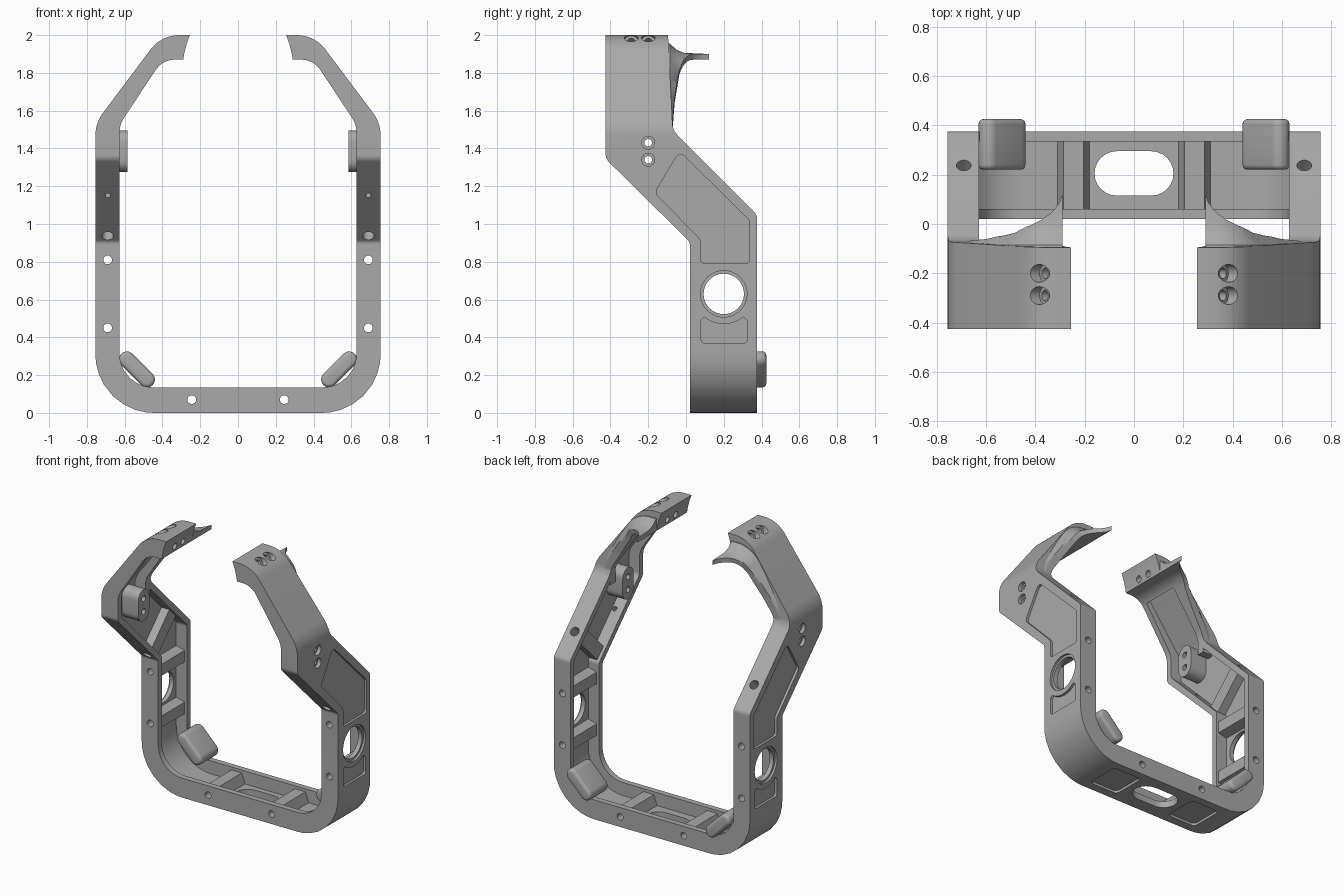
import bpy, bmesh
from math import tan, sin, cos, radians, ceil
from mathutils import Vector

cube = bpy.data.objects.get("Cube")
if cube:
    bpy.data.objects.remove(cube, do_unlink=True)

metal = bpy.data.materials.new("satin grey metal")
metal.use_nodes = True
GREY = (0.4, 0.4, 0.4, 1)
metal.diffuse_color = GREY
metal.node_tree.nodes["Principled BSDF"].inputs["Base Color"].default_value = GREY


def to_object(bm, name):
    bmesh.ops.recalc_face_normals(bm, faces=bm.faces)
    mesh = bpy.data.meshes.new(name)
    bm.to_mesh(mesh)
    bm.free()
    ob = bpy.data.objects.new(name, mesh)
    bpy.context.scene.collection.objects.link(ob)
    return ob


def rounded(corners, steps=8):
    """Outline from (a, b) or (a, b, radius) corners."""
    out = []
    for i, c in enumerate(corners):
        p = Vector(c[:2])
        if len(c) == 2:
            out.append(p)
            continue
        u = (Vector(corners[i - 1][:2]) - p).normalized()
        v = (Vector(corners[(i + 1) % len(corners)][:2]) - p).normalized()
        half, r = u.angle(v) / 2, c[2]
        mid = p + (u + v).normalized() * r / sin(half)
        s, e = p + u * r / tan(half) - mid, p + v * r / tan(half) - mid
        out += [mid + s.lerp(e, k / steps).normalized() * r for k in range(steps + 1)]
    return out


def symmetric(half):
    return half + [Vector((-p.x, p.y)) for p in reversed(half) if p.x > 0]


def obround(cx, cy, half, r, tilt=0):
    """Slot outline, long axis tilted from the first axis."""
    out = []
    for end in (0, 180):
        for k in range(13):
            a = radians(tilt + end - 90 + 15 * k)
            t = radians(tilt + end)
            out.append(Vector((cx + half * cos(t) + r * cos(a),
                               cy + half * sin(t) + r * sin(a))))
    return out


def prism(name, outline, axis, start, end):
    place = {"x": lambda p, t: (t, p[0], p[1]),
             "y": lambda p, t: (p[0], t, p[1]),
             "z": lambda p, t: (p[0], p[1], t)}[axis]
    bm = bmesh.new()
    lo = [bm.verts.new(place(p, start)) for p in outline]
    hi = [bm.verts.new(place(p, end)) for p in outline]
    bm.faces.new(lo)
    bm.faces.new(hi)
    for i in range(len(lo)):
        bm.faces.new((lo[i - 1], lo[i], hi[i], hi[i - 1]))
    return to_object(bm, name)


def rod(center, direction, r, length):
    bm = bmesh.new()
    turn = Vector((0, 0, 1)).rotation_difference(Vector(direction)).to_matrix().to_4x4()
    turn.translation = center
    bmesh.ops.create_cone(bm, cap_ends=True, segments=32, radius1=r, radius2=r,
                          depth=length, matrix=turn)
    return to_object(bm, "drill")


def apply(ob, mod):
    bpy.context.view_layer.objects.active = ob
    bpy.ops.object.modifier_apply(modifier=mod.name)


def combine(ob, other, operation="DIFFERENCE"):
    mod = ob.modifiers.new("combine", "BOOLEAN")
    mod.operation, mod.solver, mod.object = operation, "EXACT", other
    apply(ob, mod)
    bpy.data.objects.remove(other, do_unlink=True)


# Open ring seen from the front, bent to the stepped side profile
inner = [(0.29, 1.87), (0.40, 1.87, 0.12), (0.628, 1.525, 0.15), (0.628, 0.135, 0.18), (0, 0.135)]
outer = [(0, 0), (0.755, 0, 0.31), (0.755, 1.535, 0.2), (0.406, 2, 0.19),
         (0.255, 2), (0.273, 1.95), (0.285, 1.9)]
frame = prism("cage_frame", symmetric(rounded(outer + inner)), "y", -0.6, 0.6)
side = rounded([(0.02, -0.1), (0.375, -0.1), (0.375, 1.05, 0.04), (-0.07, 1.495, 0.1),
                (-0.1, 2.1), (-0.425, 2.1), (-0.425, 1.345, 0.05), (0.02, 0.905, 0.03)])
combine(frame, prism("side_profile", side, "x", -1, 1), "INTERSECT")

# Channel hollowed from the inside, with ribs left standing
pocket = prism("channel", symmetric(rounded(
    [(0, 0.045), (0.71, 0.045, 0.265), (0.71, 1.515, 0.15), (0.455, 1.855),
     (0.40, 1.80), (0, 1.6)])), "y", -0.7, 0.7)
inset = rounded([(0.06, -0.2), (0.335, -0.2), (0.335, 1.033, 0.03), (-0.115, 1.483, 0.08),
                 (-0.135, 2.2), (-0.385, 2.2), (-0.385, 1.362, 0.04), (0.06, 0.917, 0.03)])
combine(pocket, prism("inset_profile", inset, "x", -1.1, 1.1), "INTERSECT")
for s in (1, -1):
    rib = [(0.165, 0), (0.325, 0), (0.285, 0.115), (0.205, 0.115)]
    combine(pocket, prism("rib", [(s * a, b) for a, b in rib], "y", -1, 1))
    for z in (0.45, 0.81):
        rib = [(0.8, z - 0.08), (0.8, z + 0.08), (0.645, z + 0.04), (0.645, z - 0.04)]
        combine(pocket, prism("rib", [(s * a, b) for a, b in rib], "y", -1, 1))
    strip = [(0.11 + a * 0.3 + b * 0.035, 1.06 + a * 0.3 - b * 0.035)
             for a, b in ((-1, -1), (1, -1), (1, 1), (-1, 1))]
    combine(pocket, prism("rib", strip, "x", s * 0.65, s * 0.8))
combine(frame, pocket)

# Centre slot in the base
combine(frame, prism("slot", obround(0, 0.205, 0.07, 0.09), "z", -0.1, 0.2))

ring = [(0.2 + 0.16 * cos(radians(a)), 0.63 + 0.16 * sin(radians(a)))
        for a in range(310, 229, -10)]
panel = rounded([(-0.035, 1.385, 0.03), (0.335, 1.02, 0.03), (0.335, 0.79, 0.02),
                 (0.08, 0.79, 0.02), (0.08, 0.915, 0.05), (-0.165, 1.165, 0.03)])
lower_panel = rounded([(0.08, 0.37, 0.02), (0.325, 0.37, 0.02), (0.325, 0.49, 0.015)]
                      + ring + [(0.08, 0.49, 0.015)])
base_panel = rounded([(0.21, 0.08, 0.03), (0.43, 0.08, 0.03), (0.43, 0.32, 0.03), (0.21, 0.32, 0.03)])

for s in (1, -1):
    # Screw boss inside the upper arm
    combine(frame, prism("boss", obround(-0.2, 1.385, 0.05, 0.06, 90), "x",
                         s * 0.585, s * 0.735), "UNION")
    # Shallow outside recesses
    for shape in (panel, lower_panel):
        combine(frame, prism("recess", shape, "x", s * 0.738, s * 0.8))
    combine(frame, prism("recess", [(s * a, b) for a, b in base_panel], "z", -0.05, 0.017))
    # Large side opening with a stepped rim
    combine(frame, rod((s * 0.69, 0.2, 0.63), (1, 0, 0), 0.107, 0.4))
    combine(frame, rod((s * 0.79, 0.2, 0.63), (1, 0, 0), 0.123, 0.1))
    # Front-to-back screw holes
    for x, z in ((0.245, 0.07), (0.69, 0.45), (0.69, 0.81)):
        combine(frame, rod((s * x, 0.2, z), (0, 1, 0), 0.023, 0.8))
    # Holes square to the sloped section
    combine(frame, rod((s * 0.69, 0.11, 1.06), (0, 1, 1), 0.03, 0.8))
    combine(frame, rod((s * 0.69, -0.23, 1.15), (0, 1, 1), 0.015, 0.12))
    # Counterbored pairs through the boss
    for z in (1.43, 1.34):
        combine(frame, rod((s * 0.67, -0.2, z), (1, 0, 0), 0.02, 0.4))
        combine(frame, rod((s * 0.78, -0.2, z), (1, 0, 0), 0.034, 0.1))
    # Slanted counterbored pairs near the tip
    for y in (-0.2, -0.29):
        combine(frame, rod((s * 0.385, y, 1.985), (s * 0.8, 0, 0.6), 0.021, 0.4))
        combine(frame, rod((s * 0.425, y, 2.015), (s * 0.8, 0, 0.6), 0.036, 0.16))

# Tapering fin swept along the inside of each arm
reach = [(0.28, 0.155), (0.30, 0.09), (0.33, 0.05), (0.37, 0.015),
         (0.45, -0.035), (0.55, -0.06), (0.65, -0.072)]


def fin_reach(x):
    for (a, ya), (b, yb) in zip(reach, reach[1:]):
        if x <= b:
            return ya + (yb - ya) * (x - a) / (b - a)
    return reach[-1][1]


corners = rounded(inner[:3] + [(0.628, 1.4)])
path = []
for a, b in zip(corners, corners[1:]):
    n = ceil((b - a).length / 0.012)
    path += [a.lerp(b, k / n) for k in range(n)]
bm = bmesh.new()
rows = []
for i, p in enumerate(path):
    t = (path[min(i + 1, len(path) - 1)] - path[max(i - 1, 0)]).normalized()
    y = fin_reach(p.x)
    section = [(0, -0.12), (0, y), (0.03, y), (0.036, min(y, -0.01)),
               (0.052, min(y, -0.05)), (0.085, min(y, -0.085)), (0.085, -0.12)]
    rows.append([bm.verts.new((p.x - t.y * d, w, p.y + t.x * d)) for d, w in section])
for r0, r1 in zip(rows, rows[1:]):
    for k in range(len(r0)):
        bm.faces.new((r0[k - 1], r0[k], r1[k], r1[k - 1]))
bm.faces.new(rows[0])
bm.faces.new(rows[-1])
fins = to_object(bm, "arm_fins")

# Rounded pads on the lower back corners
pads = prism("corner_pads", obround(0.535, 0.23, 0.075, 0.042, 45), "y", 0.22, 0.425)
bevel = pads.modifiers.new("soft_edge", "BEVEL")
bevel.width, bevel.segments = 0.02, 4
bevel.limit_method, bevel.angle_limit = "ANGLE", radians(50)
apply(pads, bevel)
for ob in (fins, pads):
    apply(ob, ob.modifiers.new("both_sides", "MIRROR"))

# Finish
for ob in (frame, fins, pads):
    ob.data.materials.clear()
    ob.data.materials.append(metal)
    bpy.ops.object.select_all(action="DESELECT")
    ob.select_set(True)
    bpy.context.view_layer.objects.active = ob
    bpy.ops.object.shade_smooth_by_angle(angle=radians(30))
